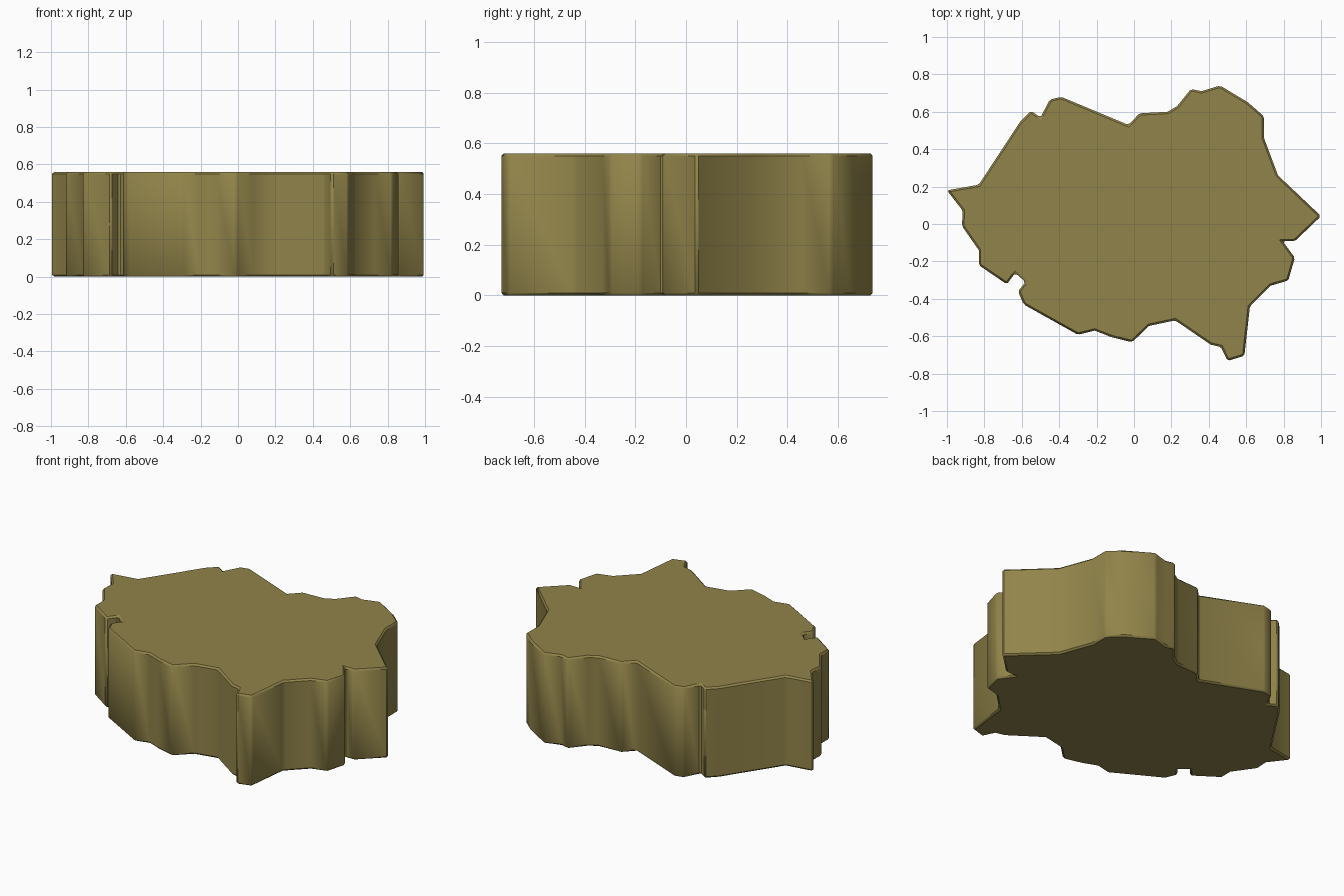
import bpy, bmesh, math

if "Cube" in bpy.data.objects:
    bpy.data.objects.remove(bpy.data.objects["Cube"])

HEIGHT = 0.56
RIM = 0.01

# Ragged outline, clockwise from the left tip
OUTLINE = [
    (-1.0, 0.18), (-0.83, 0.21), (-0.61, 0.545), (-0.55, 0.605), (-0.50, 0.57),
    (-0.45, 0.665), (-0.39, 0.68), (-0.03, 0.53), (0.03, 0.592), (0.18, 0.60),
    (0.23, 0.63), (0.305, 0.722), (0.36, 0.71), (0.46, 0.74), (0.61, 0.65),
    (0.695, 0.575), (0.695, 0.46), (0.77, 0.26), (1.0, 0.042), (0.86, -0.092),
    (0.795, -0.092), (0.86, -0.18), (0.825, -0.302), (0.73, -0.33), (0.62, -0.44),
    (0.59, -0.705), (0.50, -0.732), (0.465, -0.658), (0.41, -0.645), (0.22, -0.515),
    (0.08, -0.545), (-0.01, -0.632), (-0.12, -0.605), (-0.21, -0.57), (-0.30, -0.592),
    (-0.59, -0.43), (-0.62, -0.36), (-0.58, -0.31), (-0.635, -0.262), (-0.68, -0.322),
    (-0.83, -0.22), (-0.83, -0.14), (-0.92, -0.01), (-0.915, 0.07),
]

# Solid slab: outline face extruded upwards
bm = bmesh.new()
base = bm.faces.new([bm.verts.new((x, y, 0)) for x, y in OUTLINE])
top = bmesh.ops.extrude_face_region(bm, geom=[base], use_keep_orig=True)
bmesh.ops.translate(bm, vec=(0, 0, HEIGHT),
                    verts=[g for g in top["geom"] if isinstance(g, bmesh.types.BMVert)])
bmesh.ops.recalc_face_normals(bm, faces=bm.faces)

# Small chamfer on the rims and sharp wall corners
sharp = [e for e in bm.edges if e.calc_face_angle(0) > math.radians(35)]
bmesh.ops.bevel(bm, geom=sharp, offset=RIM, offset_type='OFFSET', segments=1,
                profile=0.5, affect='EDGES', clamp_overlap=True)
bmesh.ops.recalc_face_normals(bm, faces=bm.faces)

mesh = bpy.data.meshes.new("ragged_slab")
bm.to_mesh(mesh)
bm.free()
slab = bpy.data.objects.new("ragged_slab", mesh)
bpy.context.collection.objects.link(slab)

# Olive colour
olive = bpy.data.materials.new("olive")
olive.diffuse_color = (0.285, 0.23, 0.068, 1)
olive.use_nodes = True
olive.node_tree.nodes["Principled BSDF"].inputs["Base Color"].default_value = olive.diffuse_color
mesh.materials.append(olive)

# Soft walls, crisp rims
bpy.context.view_layer.objects.active = slab
slab.select_set(True)
bpy.ops.object.shade_smooth_by_angle(angle=math.radians(38))
